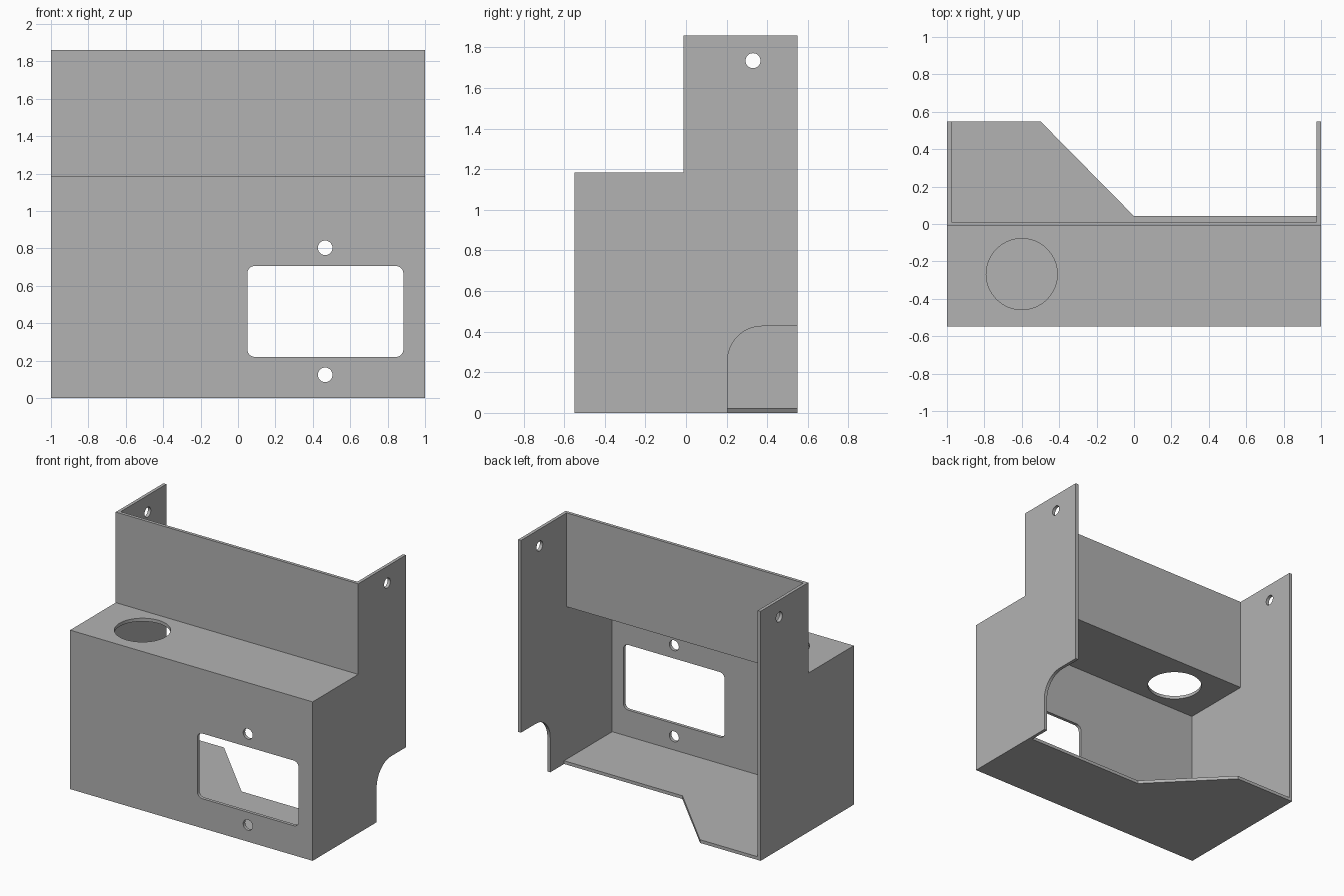
import bpy, bmesh
from math import cos, sin, radians
from mathutils import Matrix

cube = bpy.data.objects.get("Cube")
if cube:
    bpy.data.objects.remove(cube, do_unlink=True)

# Main dimensions of the folded sheet bracket
T = 0.024            # sheet thickness
W = 1.0              # half width
D = 0.549            # half depth
STEP_Y = -0.012      # outer face of the upper panel
SHELF_Z = 1.185      # top of the shelf
TOP_Z = 1.86
IN = W - T           # inner half width

# Single grey sheet metal
metal = bpy.data.materials.new("grey sheet metal")
GREY = (0.448, 0.448, 0.448, 1.0)
metal.diffuse_color = GREY
metal.use_nodes = True
bsdf = next(n for n in metal.node_tree.nodes if n.type == 'BSDF_PRINCIPLED')
bsdf.inputs["Base Color"].default_value = GREY


def arc(cx, cy, r, a0, a1, n):
    return [(cx + r * cos(radians(a0 + (a1 - a0) * i / n)),
             cy + r * sin(radians(a0 + (a1 - a0) * i / n))) for i in range(n + 1)]


def circle(cx, cy, r, n=48):
    return arc(cx, cy, r, 0, 360, n)[:-1]


def rect(x0, y0, x1, y1):
    return [(x0, y0), (x1, y0), (x1, y1), (x0, y1)]


def rounded_rect(x0, y0, x1, y1, r):
    return (arc(x1 - r, y1 - r, r, 0, 90, 8) + arc(x0 + r, y1 - r, r, 90, 180, 8)
            + arc(x0 + r, y0 + r, r, 180, 270, 8) + arc(x1 - r, y0 + r, r, 270, 360, 8))


# Plate planes: columns are the outline's u, outline's v and the thickness direction
FLAT = Matrix.Identity(3)
FRONT = Matrix(((1, 0, 0), (0, 0, -1), (0, 1, 0)))
SIDE = Matrix(((0, 0, 1), (1, 0, 0), (0, 1, 0)))


def plate(name, plane, centre, outline, holes=()):
    """Sheet of thickness T with holes, its mid-plane passing through centre."""
    curve = bpy.data.curves.new(name, 'CURVE')
    curve.dimensions = '2D'
    curve.fill_mode = 'BOTH'
    curve.extrude = T / 2
    for loop in (outline, *holes):
        spline = curve.splines.new('POLY')
        spline.points.add(len(loop) - 1)
        for p, (u, v) in zip(spline.points, loop):
            p.co = (u, v, 0, 1)
        spline.use_cyclic_u = True
    temp = bpy.data.objects.new(name + " outline", curve)
    bpy.context.collection.objects.link(temp)
    bpy.context.view_layer.update()
    mesh = bpy.data.meshes.new_from_object(
        temp.evaluated_get(bpy.context.evaluated_depsgraph_get()))
    bpy.data.objects.remove(temp, do_unlink=True)
    bpy.data.curves.remove(curve)

    bm = bmesh.new()
    bm.from_mesh(mesh)
    bmesh.ops.transform(bm, matrix=Matrix.Translation(centre) @ plane.to_4x4(), verts=bm.verts)
    bmesh.ops.remove_doubles(bm, verts=bm.verts, dist=1e-5)
    bmesh.ops.recalc_face_normals(bm, faces=bm.faces)
    bm.to_mesh(mesh)
    bm.free()
    mesh.materials.clear()
    mesh.materials.append(metal)
    obj = bpy.data.objects.new(name, mesh)
    bpy.context.collection.objects.link(obj)
    bpy.ops.object.select_all(action='DESELECT')
    obj.select_set(True)
    bpy.context.view_layer.objects.active = obj
    bpy.ops.object.shade_smooth_by_angle(angle=radians(30))
    return obj


# Stepped side walls, each with a fixing hole; the left one has a rounded cable notch
upper = [(D, TOP_Z), (STEP_Y, TOP_Z), (STEP_Y, SHELF_Z), (-D, SHELF_Z), (-D, 0)]
notch = [(0.205, 0)] + arc(0.375, 0.257, 0.17, 180, 90, 16) + [(D, 0.427)]
wall_hole = circle(0.33, 1.735, 0.037, 32)
plate("right_wall", SIDE, (-W + T / 2, 0, 0), upper + [(D, 0)], [wall_hole])
plate("left_wall", SIDE, (W - T / 2, 0, 0), upper + notch, [wall_hole])

# Front panel with a rounded window and two screw holes
plate("front_panel", FRONT, (0, -D + T / 2, 0), rect(-IN, 0, IN, SHELF_Z - T),
      [rounded_rect(0.05, 0.22, 0.884, 0.706, 0.04),
       circle(0.466, 0.803, 0.039, 32), circle(0.466, 0.124, 0.039, 32)])

# Shelf with a large round opening
plate("shelf", FLAT, (0, 0, SHELF_Z - T / 2), rect(-IN, -D, IN, STEP_Y + T),
      [circle(-0.60, -0.268, 0.19, 64)])

# Upper panel behind the shelf
plate("upper_panel", FRONT, (0, STEP_Y + T / 2, 0), rect(-IN, SHELF_Z, IN, TOP_Z))

# Floor, deep on one side with a slanted cut to the shallow side
plate("floor", FLAT, (0, 0, T / 2),
      [(-IN, -D + T), (IN, -D + T), (IN, 0.042), (0, 0.042), (-0.5, D), (-IN, D)])
